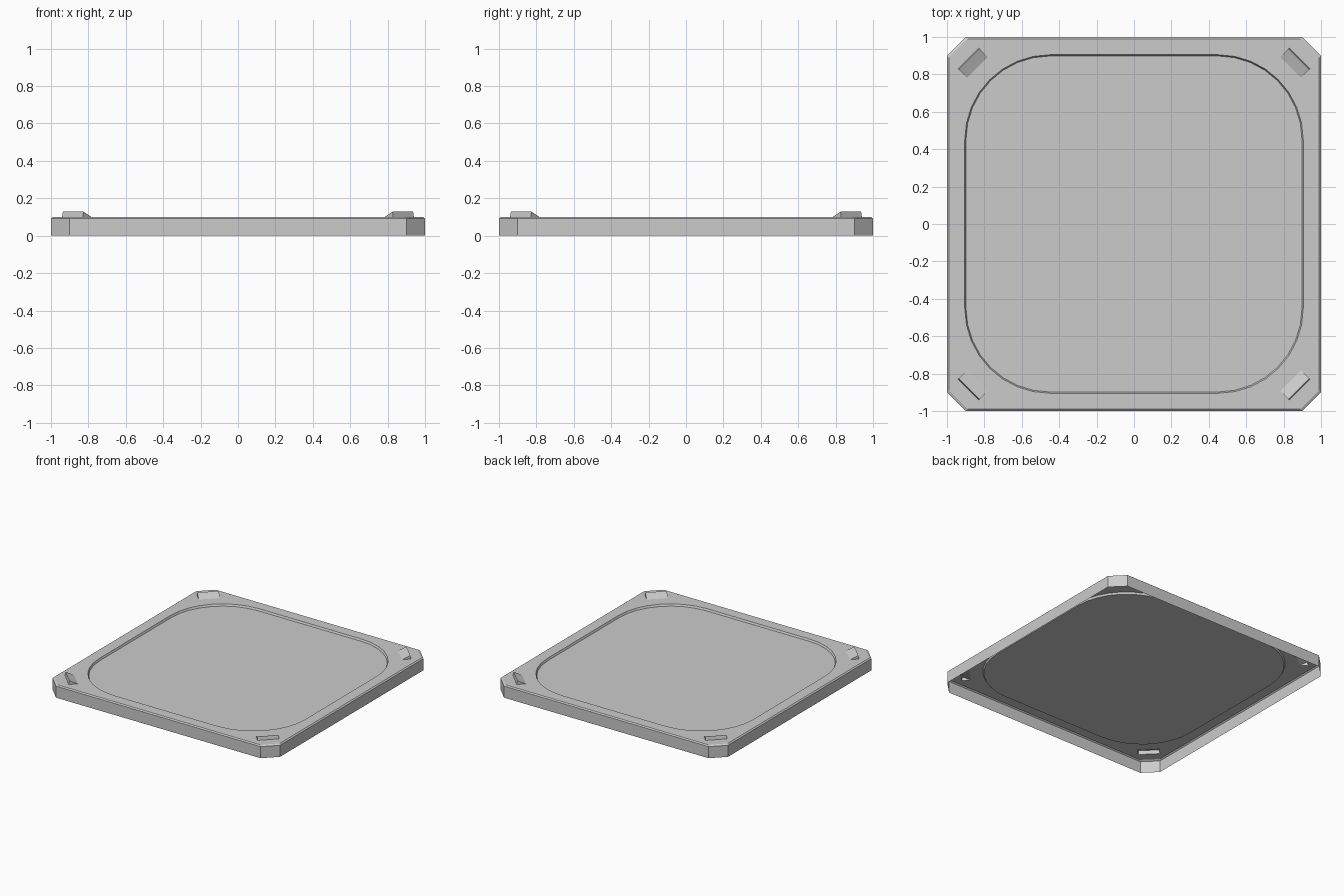
import bpy, bmesh
from math import sin, cos, pi
from mathutils import Vector, Matrix

if "Cube" in bpy.data.objects:
    bpy.data.objects.remove(bpy.data.objects["Cube"])

bm = bmesh.new()
TOP, RECESS, RAISE = 0.1, 0.015, 0.128


def ring(points, z):
    return [bm.verts.new((x, y, z)) for x, y in points]


def bridge(a, b):
    n = len(a)
    for i in range(n):
        bm.faces.new((a[i], a[(i + 1) % n], b[(i + 1) % n], b[i]))


def edges_of(r):
    return [bm.edges.get((r[i], r[(i + 1) % len(r)])) for i in range(len(r))]


def octagon(s, c=0.1):
    t = s - c
    return [(s, -t), (s, t), (t, s), (-t, s), (-s, t), (-s, -t), (-t, -s), (t, -s)]


def rounded_square(s, c=0.45, segs=8):
    r, pts = s - c, []
    for k in range(4):
        m = Matrix.Rotation(k * pi / 2, 2)
        for i in range(segs + 1):
            a = i * pi / 2 / segs
            pts.append(tuple(m @ Vector((c + r * cos(a), c + r * sin(a)))))
    return pts


# Open-bottomed outer wall with a small bevelled top edge
base = ring(octagon(1.0), 0)
wall = ring(octagon(1.0), TOP - 0.008)
rim = ring(octagon(0.99), TOP)
bridge(base, wall)
bridge(wall, rim)

# Shallow rounded-square recess
lip = ring(rounded_square(0.905), TOP)
floor = ring(rounded_square(0.898), TOP - RECESS)
bridge(lip, floor)
bm.faces.new(floor)
fill_edges = edges_of(rim) + edges_of(lip)

# Hollow wedge in each corner, tall on the outer side, sloping inward
for k in range(4):
    m = Matrix.Rotation(pi / 4 + k * pi / 2, 3, 'Z')
    h = 0.078
    a, b, c, d, e, f = [bm.verts.new(m @ Vector(p)) for p in (
        (1.185, -h, TOP), (1.252, -h, TOP), (1.252, h, TOP), (1.185, h, TOP),
        (1.246, -h, RAISE), (1.246, h, RAISE))]
    for face in ((a, e, f, d), (b, c, f, e), (a, b, e), (c, d, f)):
        bm.faces.new(face)
    fill_edges += [bm.edges.get(p) or bm.edges.new(p)
                   for p in ((a, b), (b, c), (c, d), (d, a))]

# Flat top border around the recess and wedges
bmesh.ops.triangle_fill(bm, use_beauty=True, use_dissolve=False, edges=fill_edges,
                        normal=(0, 0, 1))
bmesh.ops.recalc_face_normals(bm, faces=bm.faces[:])
bm.normal_update()
if max(bm.faces, key=lambda q: q.calc_area()).normal.z < 0:
    bmesh.ops.reverse_faces(bm, faces=bm.faces[:])

mesh = bpy.data.meshes.new("floor_tile")
bm.to_mesh(mesh)
bm.free()
tile = bpy.data.objects.new("floor_tile", mesh)
bpy.context.collection.objects.link(tile)
